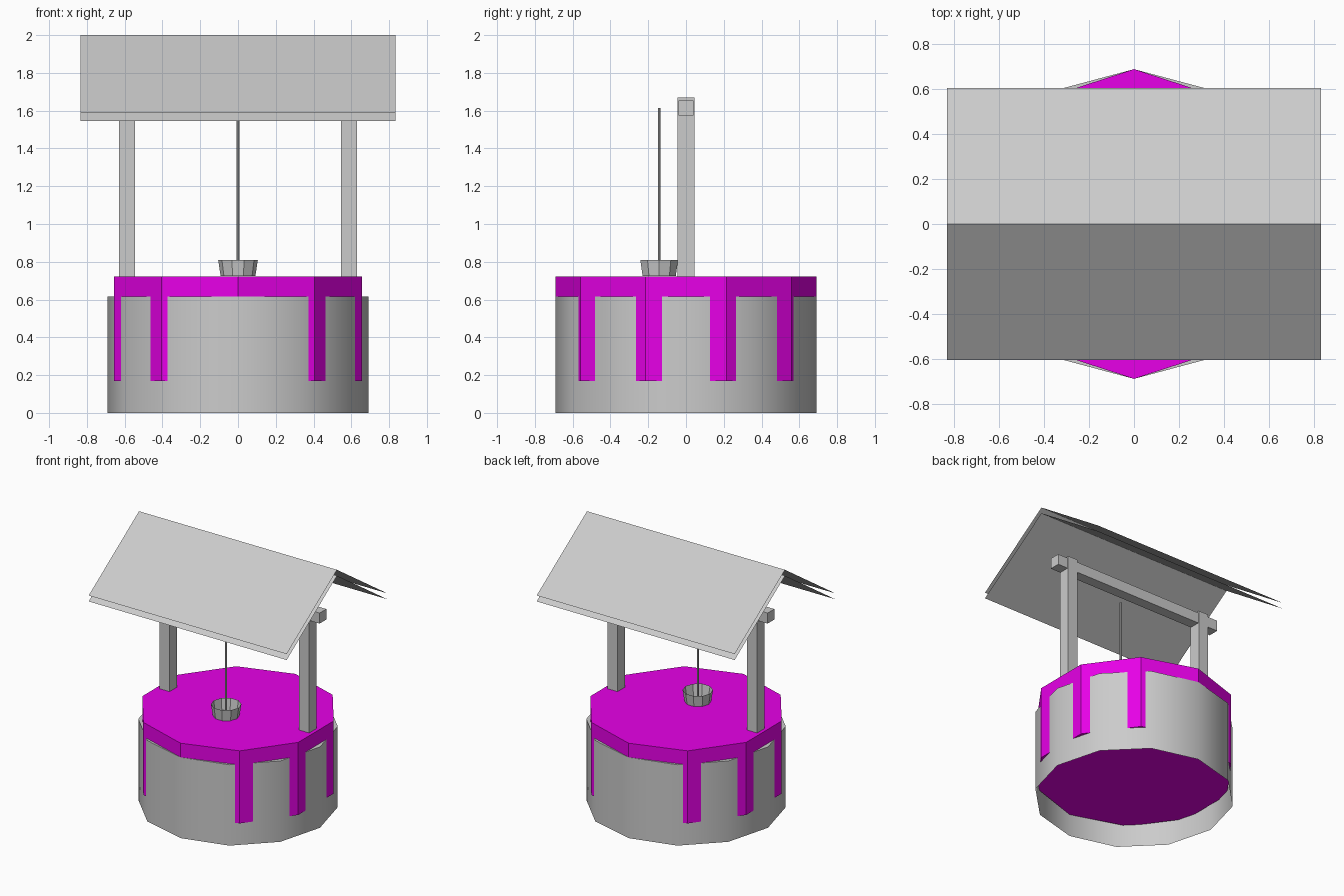
import bpy, bmesh, math

if "Cube" in bpy.data.objects:
    bpy.data.objects.remove(bpy.data.objects["Cube"])


def add_mesh(name, verts, faces, mat=None):
    me = bpy.data.meshes.new(name)
    me.from_pydata(verts, [], faces)
    bm = bmesh.new()
    bm.from_mesh(me)
    bmesh.ops.recalc_face_normals(bm, faces=bm.faces)
    bm.to_mesh(me)
    bm.free()
    ob = bpy.data.objects.new(name, me)
    bpy.context.collection.objects.link(ob)
    if mat:
        me.materials.append(mat)
    return ob


def prism(name, n, r0, r1, z0, z1, start=0, y=0, bottom=True, top=True, mat=None):
    """N-sided prism or tapered tub with optional end caps."""
    verts = []
    for r, z in ((r0, z0), (r1, z1)):
        for i in range(n):
            a = start + math.tau * i / n
            verts.append((r * math.cos(a), y + r * math.sin(a), z))
    faces = [(i, (i + 1) % n, n + (i + 1) % n, n + i) for i in range(n)]
    if bottom:
        faces.append(tuple(range(n))[::-1])
    if top:
        faces.append(tuple(range(n, 2 * n)))
    return add_mesh(name, verts, faces, mat)


def box(name, x0, x1, y0, y1, z0, z1):
    verts = [(x, y, z) for x in (x0, x1) for y in (y0, y1) for z in (z0, z1)]
    faces = [(0, 1, 3, 2), (4, 6, 7, 5), (0, 4, 5, 1), (2, 3, 7, 6), (0, 2, 6, 4), (1, 5, 7, 3)]
    return add_mesh(name, verts, faces)


water_mat = bpy.data.materials.new("magenta")
water_mat.diffuse_color = (0.8, 0.0, 0.8, 1)
water_mat.use_nodes = True
water_mat.node_tree.nodes["Principled BSDF"].inputs["Base Color"].default_value = water_mat.diffuse_color

# twelve-sided wall, open underneath, smooth around the side
wall = prism("well_wall", 12, 0.69, 0.69, 0, 0.615, bottom=False)
bpy.context.view_layer.objects.active = wall
wall.select_set(True)
bpy.ops.object.shade_smooth_by_angle(angle=math.radians(40))
wall.select_set(False)

# ten-sided core whose corners poke through the wall
prism("well_core", 10, 0.69, 0.69, 0.17, 0.722, start=math.pi / 2, mat=water_mat)

# posts and crossbeam
for side, s in (("left", -1), ("right", 1)):
    xs = sorted((s * 0.545, s * 0.63))
    box(side + "_post", xs[0], xs[1], -0.045, 0.045, 0.6, 1.67)
box("crossbeam", -0.715, 0.715, -0.04, 0.04, 1.575, 1.655)

# two thin folded roof sheets, one just under the other
for name, ridge in (("roof_upper_sheet", 2.0), ("roof_lower_sheet", 1.955)):
    verts = [(x, y, ridge - abs(y) * 0.41 / 0.605) for y in (-0.605, 0, 0.605) for x in (-0.833, 0.833)]
    add_mesh(name, verts, [(0, 1, 3, 2), (2, 3, 5, 4)])

# open bucket hanging on a rope
prism("bucket", 10, 0.092, 0.105, 0.724, 0.81, y=-0.142, top=False)
prism("rope", 8, 0.007, 0.007, 0.73, 1.615, y=-0.142)
